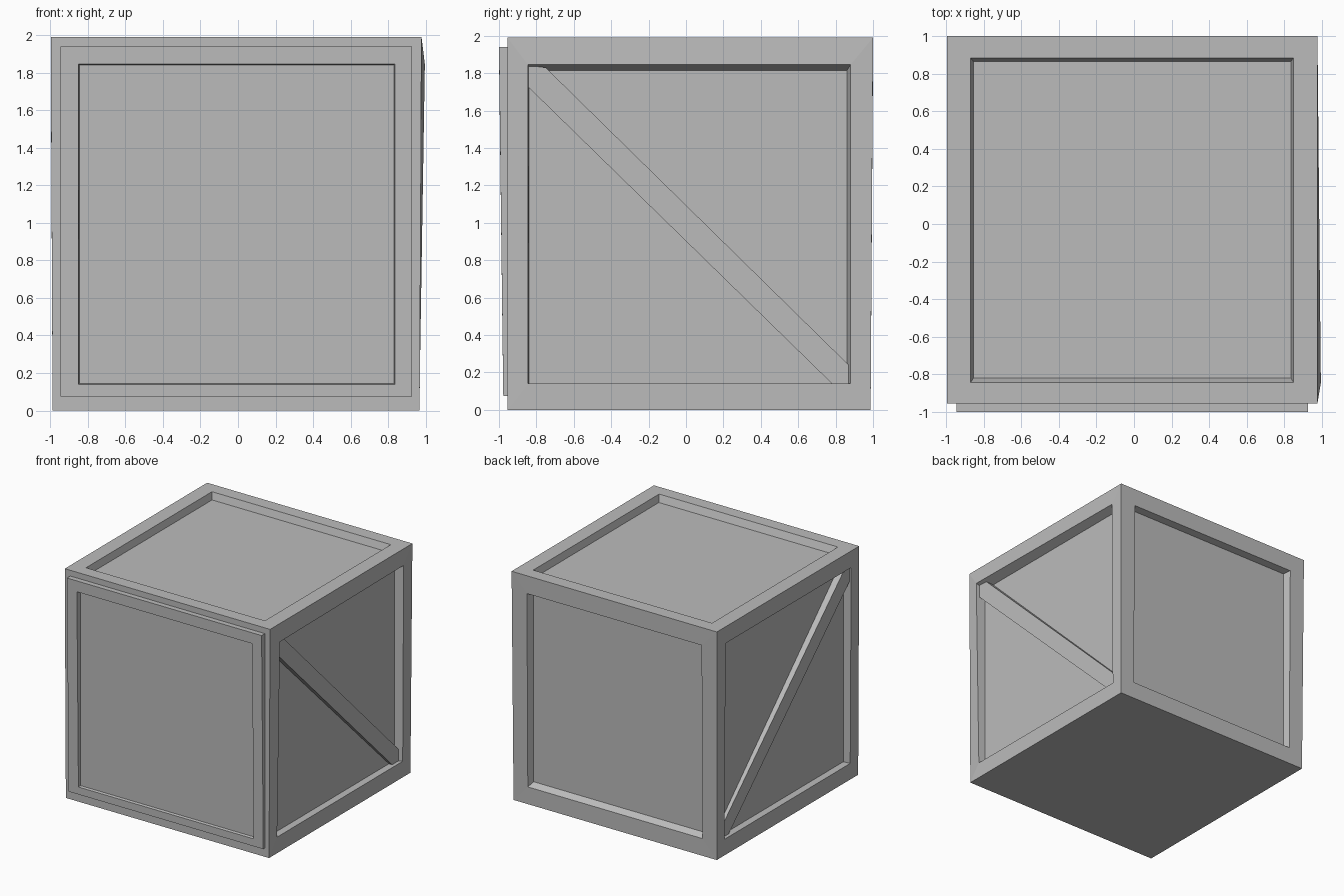
import bpy, bmesh
from mathutils import Vector

default = bpy.data.objects.get("Cube")
if default:
    bpy.data.objects.remove(default, do_unlink=True)

grey = bpy.data.materials.new("plain_grey")
grey.use_nodes = True
colour = (0.5, 0.5, 0.5, 1)
grey.diffuse_color = colour
grey.node_tree.nodes["Principled BSDF"].inputs["Base Color"].default_value = colour


def finish(bm, name):
    bmesh.ops.recalc_face_normals(bm, faces=bm.faces[:])
    mesh = bpy.data.meshes.new(name)
    bm.to_mesh(mesh)
    bm.free()
    mesh.materials.append(grey)
    obj = bpy.data.objects.new(name, mesh)
    bpy.context.collection.objects.link(obj)
    return obj


def fit(face, axis, low, high):
    """Snap the corners of a quad to a low and a high position on one axis."""
    middle = face.calc_center_median()[axis]
    for v in face.verts:
        v.co[axis] = low if v.co[axis] < middle else high


def recess(bm, normal, axes, opening, floor, level):
    """Cut a tapered sunken panel into the side that faces along normal."""
    bm.normal_update()
    face = max(bm.faces, key=lambda f: (f.normal.dot(Vector(normal)) > 0.9) * f.calc_area())
    for bounds in (opening, floor):
        bmesh.ops.inset_individual(bm, faces=[face], thickness=0.1)
        for axis, (low, high) in zip(axes, bounds):
            fit(face, axis, low, high)
    depth_axis = 3 - sum(axes)
    for v in face.verts:
        v.co[depth_axis] = level


def box(x, y, z):
    bm = bmesh.new()
    bmesh.ops.create_cube(bm, size=1)
    for v in bm.verts:
        v.co = [pair[c > 0] for pair, c in zip((x, y, z), v.co)]
    return bm


# Crate body, very slightly narrower at the foot
body = box((-0.997, 0.977), (-0.955, 1.0), (0, 1.99))
for v in body.verts:
    if v.co.z < 1:
        v.co.x *= 0.99
        v.co.y = min(v.co.y, 0.987)

# Sunken panels on both sides, back and top
side_open = ((-0.845, 0.88), (0.14, 1.845))
side_floor = ((-0.84, 0.86), (0.14, 1.815))
recess(body, (1, 0, 0), (1, 2), side_open, side_floor, 0.905)
recess(body, (-1, 0, 0), (1, 2), side_open, side_floor, -0.925)
recess(body, (0, 1, 0), (0, 2), ((-0.85, 0.83), (0.15, 1.835)),
       ((-0.83, 0.81), (0.18, 1.825)), 0.935)
recess(body, (0, 0, 1), (0, 1), ((-0.87, 0.85), (-0.845, 0.885)),
       ((-0.855, 0.835), (-0.82, 0.865)), 1.93)

# One frame corner bulges outward
bulge = min(body.verts, key=lambda v: (v.co - Vector((0.977, -0.845, 1.845))).length)
bulge.co.x = 0.995
finish(body, "crate_body")

# Raised front plate with its own shallow panel, thinner at the foot
door = box((-0.945, 0.927), (-1.0, -0.95), (0.075, 1.94))
for v in door.verts:
    if v.co.y < -0.96 and v.co.z < 1:
        v.co.y = -0.977
recess(door, (0, -1, 0), (0, 2), ((-0.85, 0.835), (0.14, 1.845)),
       ((-0.845, 0.83), (0.145, 1.84)), -0.955)
finish(door, "front_plate")

# Diagonal brace on each side, standing prouder at its upper front end
outline = [(-0.843, 1.725), (-0.843, 1.84), (-0.75, 1.83),
           (0.87, 0.24), (0.87, 0.14), (0.78, 0.14)]
for name, sign, base in (("left_brace", 1, 0.9), ("right_brace", -1, 0.92)):
    bm = bmesh.new()
    inner = [bm.verts.new((sign * base, y, z)) for y, z in outline]
    outer = [bm.verts.new((sign * (base + 0.05 - 0.017 * y), y, z)) for y, z in outline]
    bm.faces.new(inner)
    bm.faces.new(outer)
    for i in range(len(outline)):
        j = (i + 1) % len(outline)
        bm.faces.new((inner[i], inner[j], outer[j], outer[i]))
    finish(bm, name)
